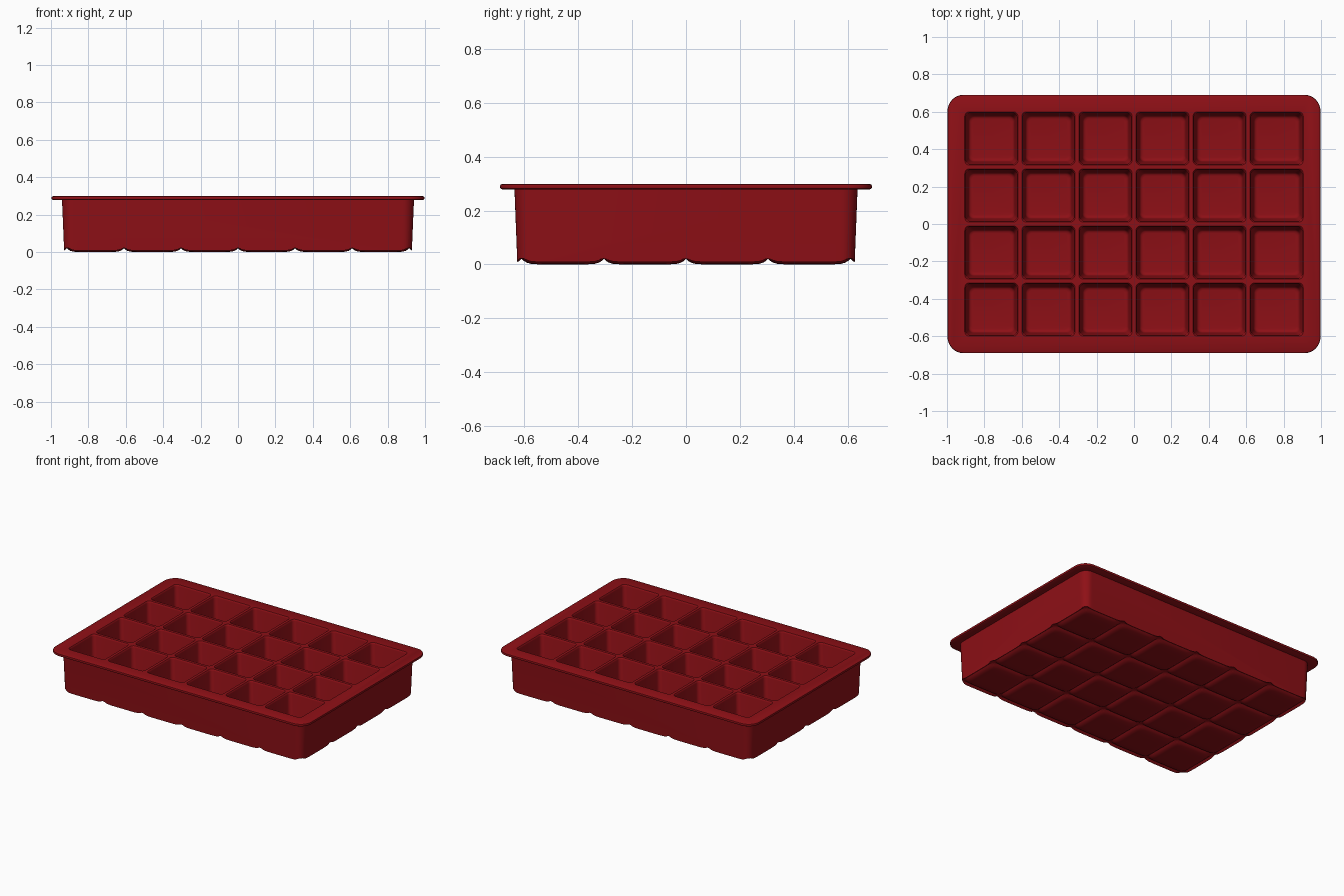
import bpy, bmesh, math

if "Cube" in bpy.data.objects:
    bpy.data.objects.remove(bpy.data.objects["Cube"])

PITCH, COLS, ROWS = 0.305, 6, 4


def rounded_rect(hx, hy, r, z, cx=0, cy=0, seg=8):
    pts = []
    for q, (sx, sy) in enumerate([(1, 1), (-1, 1), (-1, -1), (1, -1)]):
        for i in range(seg + 1):
            a = math.pi / 2 * (q + i / seg)
            pts.append((cx + sx * (hx - r) + r * math.cos(a),
                        cy + sy * (hy - r) + r * math.sin(a), z))
    return pts


def loft(bm, loops):
    rings = [[bm.verts.new(p) for p in lp] for lp in loops]
    n = len(rings[0])
    for a, b in zip(rings, rings[1:]):
        for i in range(n):
            bm.faces.new((a[i], a[(i + 1) % n], b[(i + 1) % n], b[i]))
    bm.faces.new(rings[0][::-1])
    bm.faces.new(rings[-1])


def make_object(bm, name):
    bmesh.ops.recalc_face_normals(bm, faces=bm.faces)
    me = bpy.data.meshes.new(name)
    bm.to_mesh(me)
    bm.free()
    ob = bpy.data.objects.new(name, me)
    bpy.context.collection.objects.link(ob)
    return ob


# Tapered tray body with an overhanging rounded rim
bm = bmesh.new()
body = [(0.928, 0.625, 0.05, -0.03), (0.941, 0.637, 0.06, 0.279),
        (0.990, 0.684, 0.08, 0.279), (0.995, 0.689, 0.085, 0.282),
        (0.997, 0.691, 0.087, 0.289), (0.995, 0.689, 0.085, 0.296),
        (0.989, 0.683, 0.08, 0.299)]
loft(bm, [rounded_rect(*s) for s in body])
tray = make_object(bm, "ice_cube_tray")

# Cutter for the tapered cube wells
bm = bmesh.new()
well = [(0.104, 0.018, 0.030), (0.114, 0.024, 0.032), (0.121, 0.028, 0.039),
        (0.124, 0.028, 0.050), (0.137, 0.024, 0.288), (0.139, 0.024, 0.295),
        (0.143, 0.025, 0.2995), (0.143, 0.025, 0.36)]
for i in range(COLS):
    for j in range(ROWS):
        cx = (i - (COLS - 1) / 2) * PITCH
        cy = (j - (ROWS - 1) / 2) * PITCH
        loft(bm, [rounded_rect(h, h, r, z, cx, cy, 5) for h, r, z in well])
wells = make_object(bm, "well_cutter")

# Cutter for the pillowed underside: one soft pad per well, grooves between
STEPS = (-1, -0.95, -0.88, -0.78, -0.6, -0.3, 0, 0.3, 0.6, 0.78, 0.88, 0.95)


def stations(n):
    return [((k - (n - 1) / 2 + u / 2) * PITCH, abs(u))
            for k in range(-1, n + 1) for u in STEPS]


bm = bmesh.new()
xs, ys = stations(COLS), stations(ROWS)
grid = [[bm.verts.new((x, y, 0.021 * min(1, u ** 9 + v ** 9)))
         for y, v in ys] for x, u in xs]
for i in range(len(xs) - 1):
    for j in range(len(ys) - 1):
        bm.faces.new((grid[i][j], grid[i + 1][j],
                      grid[i + 1][j + 1], grid[i][j + 1]))
ext = bmesh.ops.extrude_face_region(bm, geom=bm.faces[:], use_keep_orig=True)
for v in ext["geom"]:
    if isinstance(v, bmesh.types.BMVert):
        v.co.z = -0.1
pads = make_object(bm, "underside_cutter")

# Cut wells and underside out of the body
bpy.context.view_layer.objects.active = tray
tray.select_set(True)
for cutter in (pads, wells):
    cutter.hide_render = True
    mod = tray.modifiers.new("cut", 'BOOLEAN')
    mod.operation, mod.solver, mod.object = 'DIFFERENCE', 'EXACT', cutter
    bpy.ops.object.modifier_apply(modifier=mod.name)
    bpy.data.objects.remove(cutter)

bpy.ops.object.shade_smooth_by_angle(angle=math.radians(35))
mat = bpy.data.materials.new("red_silicone")
mat.diffuse_color = (0.27, 0.005, 0.008, 1)
mat.use_nodes = True
mat.node_tree.nodes["Principled BSDF"].inputs["Base Color"].default_value = mat.diffuse_color
tray.data.materials.clear()
tray.data.materials.append(mat)
